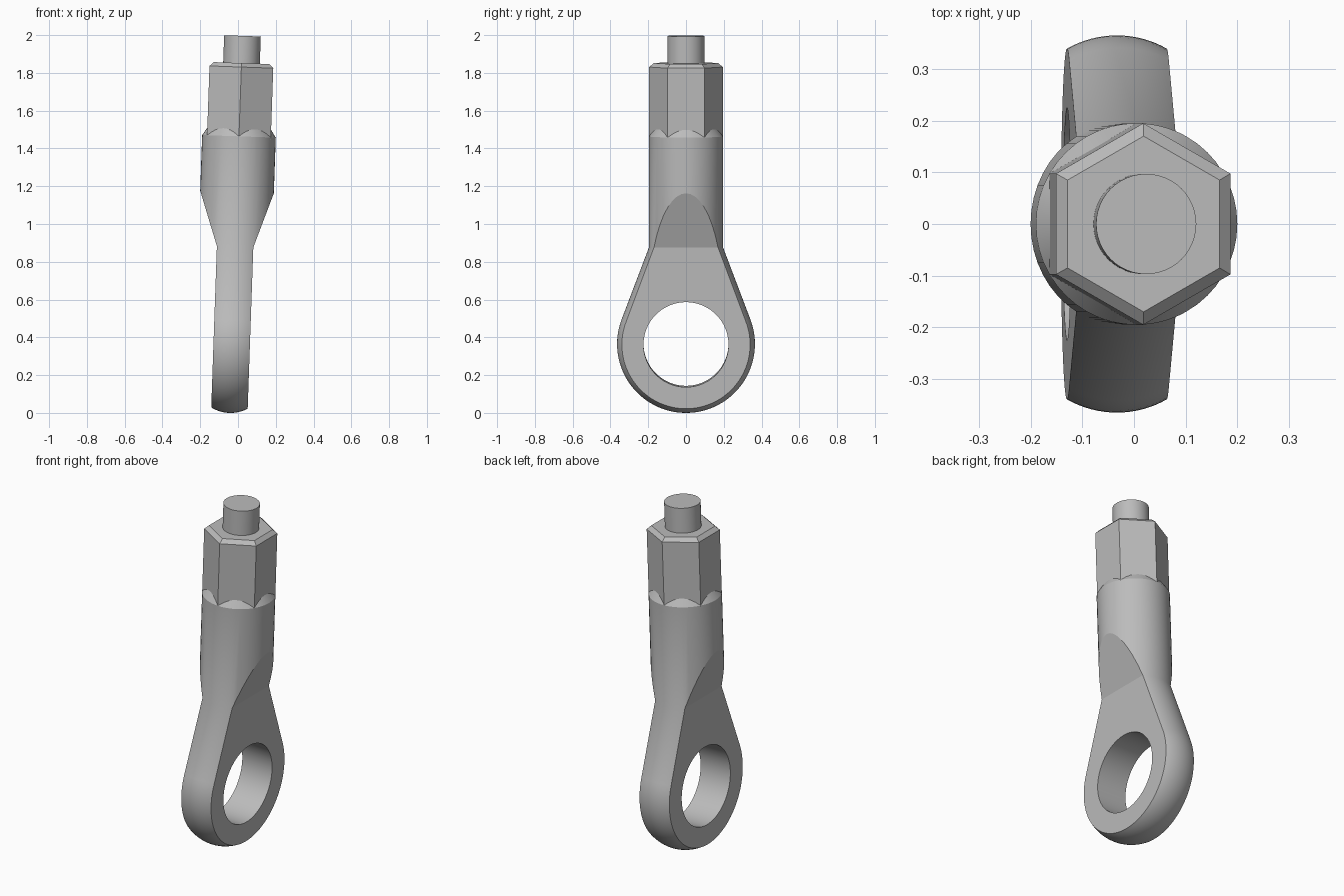
import bpy, bmesh, math
from math import sin, cos, pi, acos, atan2, hypot, radians

cube = bpy.data.objects.get("Cube")
if cube:
    bpy.data.objects.remove(cube)

steel = bpy.data.materials.new("grey steel")
steel.use_nodes = True
GREY = (0.5, 0.5, 0.5, 1)
steel.diffuse_color = GREY
steel.node_tree.nodes["Principled BSDF"].inputs["Base Color"].default_value = GREY

R = 0.195           # shaft radius
HALF = 0.0965       # half thickness of the eye
NECK = 0.88         # height where the flats end
EYE_Z, EYE_R, BORE = 0.365, 0.365, 0.225
RAMP = (1.17 - NECK) / (R - HALF)
TILT = radians(2)


def finish(bm, name, keep_smooth=lambda e: False):
    """Weld, shade smooth with sharp edges kept, and place on the tilted axis."""
    bmesh.ops.remove_doubles(bm, verts=bm.verts, dist=1e-5)
    bmesh.ops.recalc_face_normals(bm, faces=bm.faces)
    for f in bm.faces:
        f.smooth = True
    for e in bm.edges:
        e.smooth = keep_smooth(e) or e.calc_face_angle(0) < radians(15)
    mesh = bpy.data.meshes.new(name)
    bm.to_mesh(mesh)
    bm.free()
    mesh.materials.append(steel)
    obj = bpy.data.objects.new(name, mesh)
    obj.rotation_euler.y = TILT
    obj.location.x = -1.32 * sin(TILT)
    bpy.context.collection.objects.link(obj)


def bridge(bm, a, b, closed=False):
    for i in range(len(a) if closed else len(a) - 1):
        j = (i + 1) % len(a)
        bm.faces.new((a[i], a[j], b[j], b[i]))


def turned(name, sides, profile, phase=0):
    """Capped solid from (radius, height) rings."""
    bm = bmesh.new()
    rings = [[bm.verts.new((r * cos(phase + 2 * pi * i / sides),
                            r * sin(phase + 2 * pi * i / sides), z))
              for i in range(sides)] for r, z in profile]
    for a, b in zip(rings, rings[1:]):
        bridge(bm, a, b, True)
    bm.faces.new(rings[0])
    bm.faces.new(rings[-1])
    finish(bm, name)


def span(a, b, n):
    return [a + (b - a) * i / n for i in range(n + 1)]


def tangent_angle(y, eye_r):
    """Angle on the eye where the straight neck side touches it."""
    dz = NECK - EYE_Z
    return atan2(dz, y) - acos(eye_r / hypot(y, dz))


def rod_end():
    bm = bmesh.new()
    edge = acos(HALF / R)
    crown = span(edge, pi - edge, 16)

    # Crowned rim: outline layers through the thickness
    layers = []
    for t in crown:
        x, y = R * cos(t), R * sin(t)
        r = EYE_R - (R - y)
        phi = tangent_angle(y, r)
        pts = [(y, NECK)]
        pts += [(r * cos(a), EYE_Z + r * sin(a)) for a in span(phi, -pi - phi, 56)]
        pts += [(-y, NECK)]
        layers.append([bm.verts.new((x, py, pz)) for py, pz in pts])
    for a, b in zip(layers, layers[1:]):
        bridge(bm, a, b)

    # Flat faces around the bore
    phi = tangent_angle(R * sin(edge), EYE_R - R + R * sin(edge))
    lower = span(phi, -pi - phi, 56)
    upper = span(-pi - phi, phi - 2 * pi, 28)[1:-1]
    bores = []
    for x, outline in ((HALF, layers[0]), (-HALF, layers[-1])):
        hole = [bm.verts.new((x, BORE * cos(a), EYE_Z + BORE * sin(a)))
                for a in lower + upper]
        n = len(lower)
        bridge(bm, outline[1:-1], hole[:n])
        bm.faces.new([outline[0], outline[1], hole[0]] + hole[:n - 1:-1]
                     + [hole[n - 1], outline[-2], outline[-1]])
        bores.append(hole)
    bridge(bm, bores[0], bores[1], True)

    # Round shaft, its lower edge following the two ramps
    side = span(-edge, edge, 16)
    ring = (side[:-1] + crown[:-1] + [a + pi for a in side[:-1]]
            + [a + pi for a in crown[:-1]])
    foot = [bm.verts.new((R * cos(a), R * sin(a),
                          NECK + RAMP * max(0, abs(R * cos(a)) - HALF)))
            for a in ring]
    rims = [[bm.verts.new((r * cos(a), r * sin(a), z)) for a in ring]
            for r, z in ((R, 1.465), (0.156, 1.525))]
    bridge(bm, foot, rims[0], True)
    bridge(bm, rims[0], rims[1], True)
    bm.faces.new(rims[1])

    # Sloping flats between eye and shaft
    k = len(side)
    half = len(ring) // 2
    bm.faces.new(foot[:k])
    bm.faces.new(foot[half:half + k])

    # The rounded neck stays smooth where the shaft widens into the eye
    def neck_edge(e):
        a, b = e.verts
        return (abs(a.co.z - NECK) < 1e-4 and abs(b.co.z - NECK) < 1e-4
                and abs(a.co.x - b.co.x) > 1e-4)
    finish(bm, "rod_end_eye", neck_edge)


rod_end()
turned("hex_section", 6, [(R, 1.44), (R, 1.832), (0.17, 1.853)], pi / 2)
turned("top_pin", 48, [(0.097, 1.84), (0.097, 1.997)])
